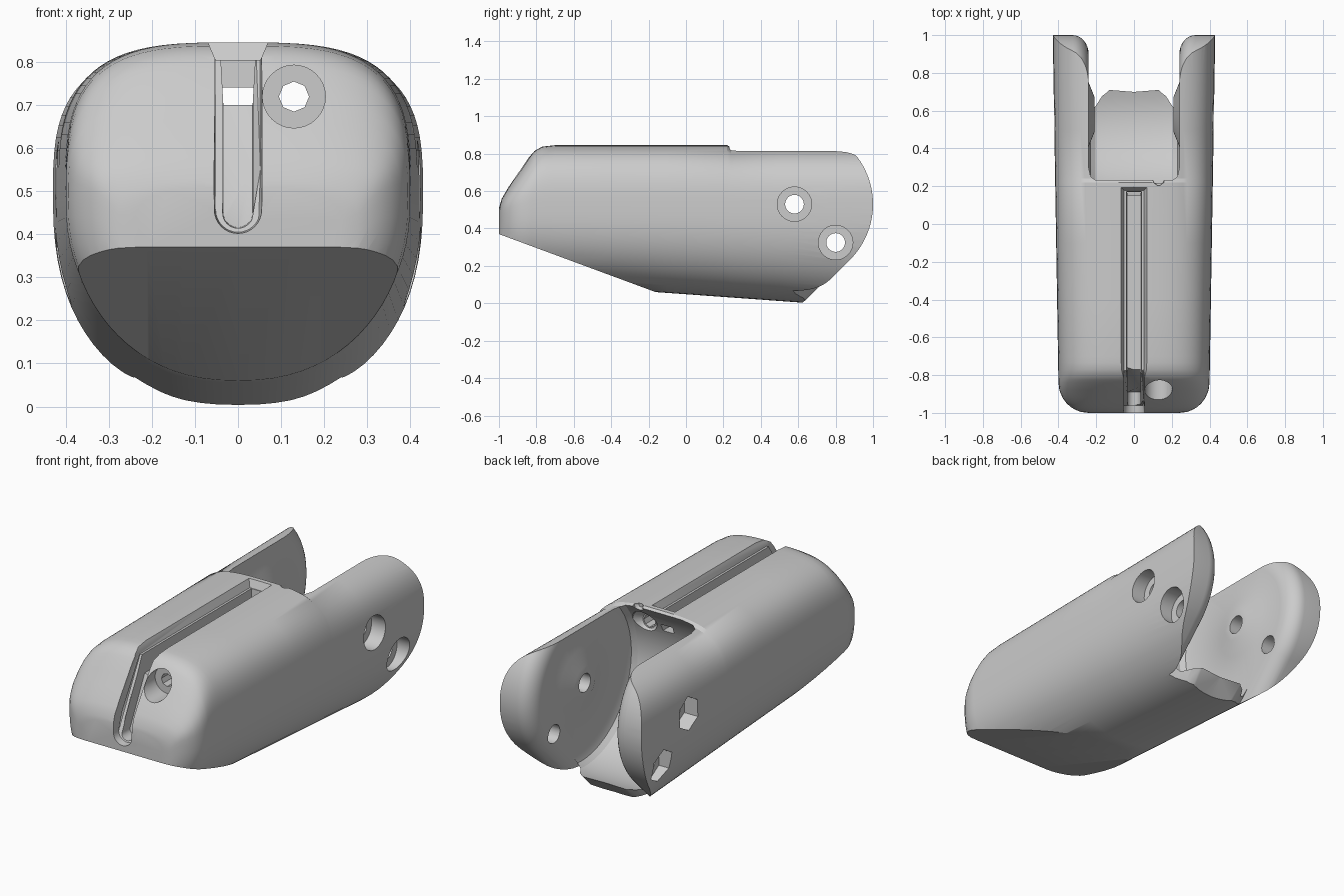
import bpy, bmesh
from math import sin, cos, pi, sqrt, radians

if "Cube" in bpy.data.objects:
    bpy.data.objects.remove(bpy.data.objects["Cube"])

HY, HZ = 0.58, 0.53          # hinge axis (runs along x)


def loft(name, rings):
    """Solid skinned over equal-length rings, capped at both ends."""
    bm = bmesh.new()
    vs = [[bm.verts.new(p) for p in r] for r in rings]
    n = len(rings[0])
    for a, b in zip(vs, vs[1:]):
        for i in range(n):
            j = (i + 1) % n
            bm.faces.new((a[i], a[j], b[j], b[i]))
    bm.faces.new(vs[0])
    bm.faces.new(vs[-1])
    bmesh.ops.recalc_face_normals(bm, faces=bm.faces)
    me = bpy.data.meshes.new(name)
    bm.to_mesh(me)
    bm.free()
    ob = bpy.data.objects.new(name, me)
    bpy.context.collection.objects.link(ob)
    return ob


def rod_x(name, x0, x1, r, sides, y, z):
    ring = [(y + r * sin(2 * pi * i / sides), z + r * cos(2 * pi * i / sides)) for i in range(sides)]
    return loft(name, [[(x, p, q) for p, q in ring] for x in (x0, x1)])


def revolve_y(name, profile, x, z, sides=32):
    return loft(name, [[(x + r * sin(2 * pi * i / sides), y, z + r * cos(2 * pi * i / sides))
                        for i in range(sides)] for y, r in profile])


def interp(table, v):
    for (a, p), (b, q) in zip(table, table[1:]):
        if v <= b:
            return p + (q - p) * max(0, v - a) / (b - a)
    return table[-1][1]


def carve(cutter, op='DIFFERENCE'):
    m = body.modifiers.new("cut", 'BOOLEAN')
    m.operation, m.object, m.solver = op, cutter, 'EXACT'
    bpy.context.view_layer.objects.active = body
    bpy.ops.object.modifier_apply(modifier=m.name)
    bpy.data.objects.remove(cutter, do_unlink=True)


# Outer shell: rounded sections along y, narrowing to a sloped nose
TOP = [(-1, .51), (-.985, .56), (-.95, .62), (-.84, .78), (-.81, .815), (-.77, .838),
       (-.7, .846), (.22, .846), (.24, .832), (1.1, .832)]


def section(y, n=80):
    a = .40 + .03 * (y + .84) / 1.84
    if y < -.84:
        a = .24 + .16 * sqrt(max(0, 1 - ((-.84 - y) / .16) ** 2))
    top, bot = interp(TOP, y), .003 + (.63 - y) * .072
    mid = min(.48, top - .1)
    ring = []
    for i in range(n):
        c, s = cos(2 * pi * i / n), sin(2 * pi * i / n)
        e, b = (3.3, top - mid) if s > 0 else (2.3, mid - bot)
        x = a * abs(c) ** (2 / e) * (1 if c > 0 else -1)
        ring.append((x, y, mid + b * abs(s) ** (2 / e) * (1 if s > 0 else -1)))
    return ring


ys = [-1, -.995, -.985, -.97, -.95, -.92, -.88, -.84, -.825, -.81, -.79, -.77, -.735, -.7,
      -.4, -.1, .22, .24, .5, .8, 1.1]
body = loft("finger_shell", [section(y) for y in ys])


# Side profile: flat underside at the nose, round fork tips with eased inner edges
def side_profile(x, r):
    arc = [(HY + r * cos(radians(-45 + 135 * i / 40)), HZ + r * sin(radians(-45 + 135 * i / 40)))
           for i in range(41)]
    y0, z0 = arc[0]
    pts = [(-1.1, 1.2), (-1.1, .407), (.27, -.1), (y0 - z0 - .1, -.1)] + arc + [(HY, 1.2)]
    return [(x, y, z) for y, z in pts]


half = [(.6, .42)]
half += [(.24 + .085 * (1 - cos(t)), .32 + .10 * sin(t)) for t in [pi / 2 * k / 8 for k in range(8, -1, -1)]]
half += [(.21, .345), (.17, .385), (.13, .405)]
stations = [(x, r) for x, r in half] + [(0, .40)] + [(-x, r) for x, r in reversed(half)]
carve(loft("side_limit", [side_profile(x, r) for x, r in stations]), 'INTERSECT')

# Hinge cavity, revolved round the hinge axis, leaving a cone boss on each cheek
cav = [(.208, .09), (.24, .17), (.24, .40), (.23, .435), (.205, .455), (.14, .462)]
cav = cav + [(-x, r) for x, r in reversed(cav)]
carve(loft("cavity", [[(x, HY + r * cos(2 * pi * i / 96), HZ + r * sin(2 * pi * i / 96))
                       for i in range(96)] for x, r in cav]))

# Hinge screw holes: round sockets on the right, hexagon sockets on the left
for y, z in ((HY, HZ), (.80, .325)):
    carve(rod_x("screw_hole", -.6, .6, .05, 32, y, z))
    carve(rod_x("head_socket", .34, .6, .092, 40, y, z))
    carve(rod_x("nut_socket", -.6, -.34, .092, 6, y, z))


# Cord groove on the top and down the nose: wide bevelled rim, narrow deep channel
def groove(width, floor, depth, low, y_end, top_floor):
    def ring(w, z_low, back):
        pts = [(w * cos(pi + pi * i / 16), z_low + w + w * sin(pi + pi * i / 16)) for i in range(17)]
        pts += [(w, .55), (w, .95), (-w, .95), (-w, .55)]
        return [(x, -1 + max(0, z - .5) * .6 + depth if back else -1.2, z) for x, z in pts]
    carve(loft("nose_groove", [ring(width, low, False), ring(floor, low + width - floor, True)]))
    e = width - floor
    y0 = -.88
    carve(loft("top_groove", [
        [(-w, y0 - .06, z), (w, y0 - .06, z), (w, y_end - d, z), (-w, y_end - d, z)]
        for w, d, z in ((floor, e, top_floor), (width, 0, .847), (width, 0, .95))]))


groove(.07, .052, .04, .387, .195, .805)
groove(.042, .034, .11, .408, .175, .70)

# Cord tunnel beside the groove, opening into the cavity
carve(revolve_y("tunnel", [(-1.1, .035), (.4, .035)], .13, .72, 8))
carve(revolve_y("tunnel_mouth", [(-1.1, .073), (-.80, .073)], .13, .72))
carve(revolve_y("tunnel_exit", [(.13, .04), (.17, .075), (.4, .075)], .13, .72))
carve(revolve_y("edge_notch", [(.205, .012), (.22, .03), (.4, .03)], .13, .835, 8))

# Smooth shading with crisp cut edges
bpy.ops.object.select_all(action='DESELECT')
body.select_set(True)
bpy.context.view_layer.objects.active = body
bpy.ops.object.shade_smooth_by_angle(angle=radians(30))
